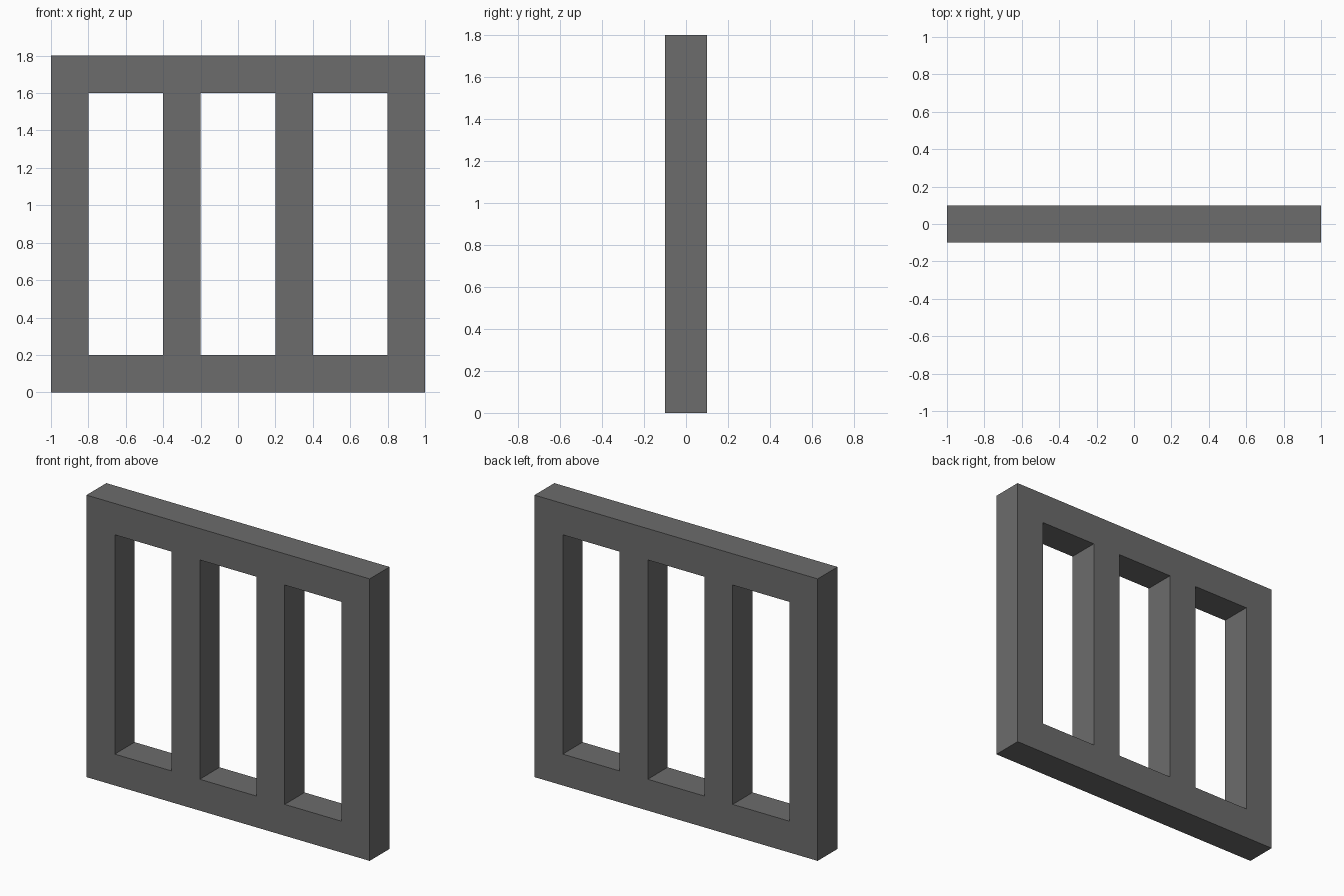
import bpy
import bmesh

if "Cube" in bpy.data.objects:
    bpy.data.objects.remove(bpy.data.objects["Cube"])

# Single grey finish
grey = bpy.data.materials.new("dark_grey")
grey.diffuse_color = (0.15, 0.15, 0.15, 1.0)
grey.use_nodes = True
grey.node_tree.nodes["Principled BSDF"].inputs["Base Color"].default_value = grey.diffuse_color

# Grid lines where rails and posts meet; cells at odd columns in the middle row are open
xs = [-1.0, -0.8, -0.4, -0.2, 0.2, 0.4, 0.8, 1.0]
zs = [0.0, 0.2, 1.6, 1.8]

# Flat frame outline: bottom rail, four posts, top rail as one connected sheet
bm = bmesh.new()
grid = [[bm.verts.new((x, 0, z)) for x in xs] for z in zs]
for row in range(len(zs) - 1):
    for col in range(len(xs) - 1):
        if row == 1 and col % 2 == 1:
            continue
        bm.faces.new((grid[row][col], grid[row][col + 1],
                      grid[row + 1][col + 1], grid[row + 1][col]))
mesh = bpy.data.meshes.new("barred_frame")
bm.to_mesh(mesh)
bm.free()
mesh.materials.append(grey)

frame = bpy.data.objects.new("barred_frame", mesh)
bpy.context.collection.objects.link(frame)

# Thickness, centred on y = 0
solid = frame.modifiers.new("thickness", 'SOLIDIFY')
solid.thickness = 0.2
solid.offset = 0.0
